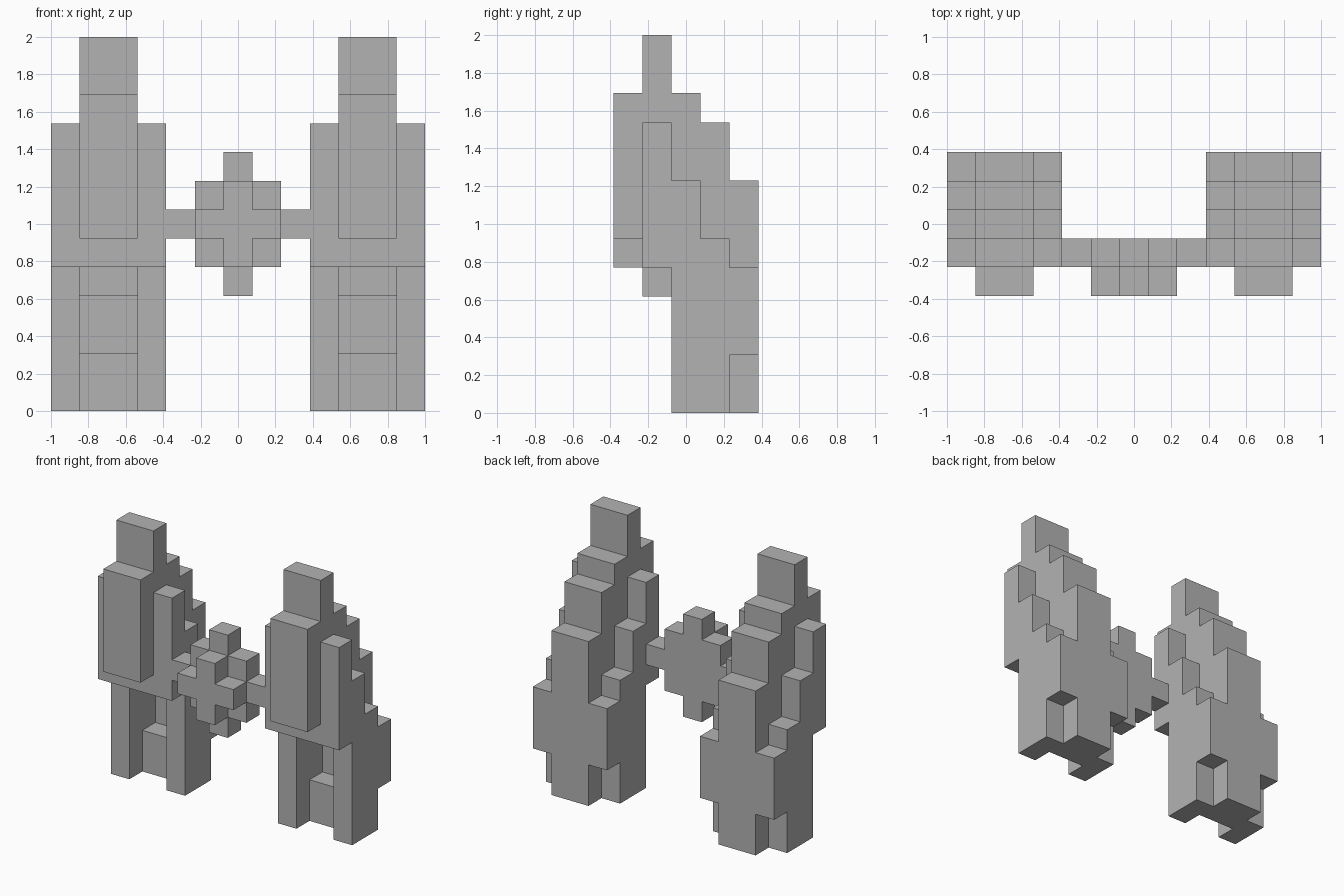
import bpy
import bmesh
from mathutils import Vector

if "Cube" in bpy.data.objects:
    bpy.data.objects.remove(bpy.data.objects["Cube"], do_unlink=True)

U = 2 / 13  # one block of the stepped design

stone = bpy.data.materials.new("stone_grey")
stone.use_nodes = True
GREY = (0.45, 0.45, 0.45, 1)
stone.diffuse_color = GREY
stone.node_tree.nodes["Principled BSDF"].inputs["Base Color"].default_value = GREY


def extrude_profile(name, profile, place, start, end, mirror=False):
    """Extrude a flat outline from start to end; place maps (a, b, depth) to xyz."""
    bm = bmesh.new()
    face = bm.faces.new([bm.verts.new(Vector(place(a, b, start)) * U) for a, b in profile])
    result = bmesh.ops.extrude_face_region(bm, geom=[face], use_keep_orig=True)
    moved = [v for v in result["geom"] if isinstance(v, bmesh.types.BMVert)]
    shift = Vector(place(0, 0, end)) - Vector(place(0, 0, start))
    bmesh.ops.translate(bm, verts=moved, vec=shift * U)
    bmesh.ops.recalc_face_normals(bm, faces=bm.faces)
    mesh = bpy.data.meshes.new(name)
    bm.to_mesh(mesh)
    bm.free()
    mesh.materials.append(stone)
    obj = bpy.data.objects.new(name, mesh)
    bpy.context.collection.objects.link(obj)
    if mirror:
        obj.modifiers.new("Mirror", "MIRROR").use_axis[0] = True
    return obj


def along_x(y, z, x):
    return (x, y, z)


def along_y(x, z, y):
    return (x, y, z)


def four_way(quarter, height):
    """Complete an outline from its upper right quarter."""
    top = quarter + [(-x, z) for x, z in reversed(quarter)]
    ring = top + [(x, -z) for x, z in reversed(top)]
    return [(x, z + height) for x, z in ring]


# Tower core: stepped back, tall spire, proud front panel and recessed base
core = [(0.5, 0), (2.5, 0), (2.5, 8), (1.5, 8), (1.5, 10), (0.5, 10), (0.5, 11),
        (-0.5, 11), (-0.5, 13), (-1.5, 13), (-1.5, 11), (-2.5, 11), (-2.5, 6),
        (-1.5, 6), (-1.5, 5), (0.5, 5), (0.5, 4), (1.5, 4), (1.5, 2), (0.5, 2)]
extrude_profile("tower_cores", core, along_x, 3.5, 5.5, mirror=True)

# Tower flanks: legs below, stepped shoulders above
flank = [(-0.5, 0), (1.5, 0), (1.5, 2), (2.5, 2), (2.5, 5), (1.5, 5), (1.5, 6),
         (0.5, 6), (0.5, 8), (-0.5, 8), (-0.5, 10), (-1.5, 10), (-1.5, 5), (-0.5, 5)]
extrude_profile("inner_flanks", flank, along_x, 2.5, 3.5, mirror=True)
extrude_profile("outer_flanks", flank, along_x, 5.5, 6.5, mirror=True)

# Bridge with a stepped rosette, and the raised cross on its front
rosette = [(2.5, 0.5), (1.5, 0.5), (1.5, 1.5), (0.5, 1.5), (0.5, 2.5)]
extrude_profile("bridge_rosette", four_way(rosette, 6.5), along_y, -1.5, -0.5)
cross = [(1.5, 0.5), (0.5, 0.5), (0.5, 1.5)]
extrude_profile("front_cross", four_way(cross, 6.5), along_y, -2.5, -1.5)
